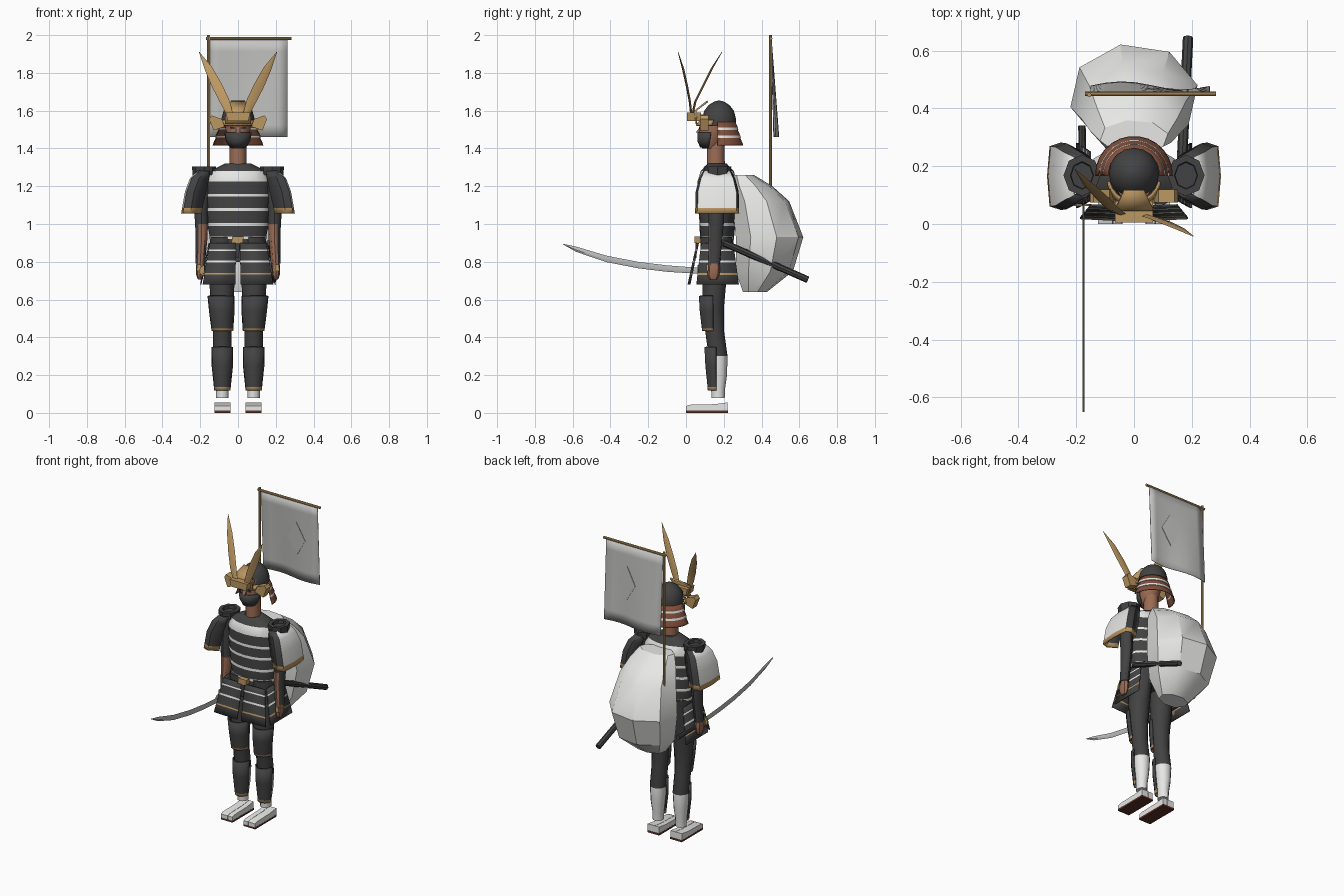
import bpy, bmesh, math
from mathutils import Vector

cube = bpy.data.objects.get("Cube")
if cube:
    bpy.data.objects.remove(cube)


def material(name, rgb):
    m = bpy.data.materials.new(name)
    m.use_nodes = True
    m.diffuse_color = (*rgb, 1)
    m.node_tree.nodes["Principled BSDF"].inputs["Base Color"].default_value = (*rgb, 1)
    return m


DARK = material("dark_lacquer", (.055, .055, .057))
WHITE = material("white_cloth", (.8, .8, .78))
GOLD = material("gold", (.5, .31, .12))
SKIN = material("skin", (.33, .15, .09))
BROWN = material("red_brown", (.22, .08, .045))
SOLE = material("sole_brown", (.1, .03, .02))
FLAG = material("flag_grey", (.55, .55, .54))
STEEL = material("steel", (.5, .51, .51))
made = []


def build(name, verts, faces, mats, rule=None, mirror=False, shell=0):
    """Mesh object; rule(centre, normal) gives each face a material index."""
    bm = bmesh.new()
    vs = [bm.verts.new(v) for v in verts]
    for f in faces:
        bm.faces.new([vs[i] for i in f])
    bmesh.ops.recalc_face_normals(bm, faces=bm.faces)
    if rule:
        for f in bm.faces:
            f.material_index = rule(f.calc_center_median(), f.normal)
    me = bpy.data.meshes.new(name)
    bm.to_mesh(me)
    bm.free()
    for m in mats:
        me.materials.append(m)
    ob = bpy.data.objects.new(name, me)
    bpy.context.collection.objects.link(ob)
    if shell:
        s = ob.modifiers.new("thickness", "SOLIDIFY")
        s.thickness, s.offset = shell, 0
    if mirror:
        ob.modifiers.new("mirror", "MIRROR").use_mirror_merge = False
    made.append(ob)
    return ob


def skin_rows(name, rows, mats, closed=True, caps=True, **kw):
    """Joins equal rows of points into a surface."""
    n = len(rows[0])
    verts = [p for r in rows for p in r]
    faces = [(i * n + j, i * n + (j + 1) % n, (i + 1) * n + (j + 1) % n, (i + 1) * n + j)
             for i in range(len(rows) - 1) for j in range(n if closed else n - 1)]
    if closed and caps:
        faces += [tuple(range(n)), tuple(range(len(verts) - n, len(verts)))]
    return build(name, verts, faces, mats, **kw)


def loft(name, rings, mats, n=12, a0=0, a1=360, **kw):
    """Elliptical rings (x, y, z, rx, ry); an arc under 360 degrees makes an open shell."""
    full = a1 - a0 == 360
    rows = []
    for x, y, z, rx, ry in rings:
        angles = [math.radians(a0 + (a1 - a0) * k / (n if full else n - 1)) for k in range(n)]
        rows.append([(x + rx * math.cos(a), y + ry * math.sin(a), z) for a in angles])
    return skin_rows(name, rows, mats, closed=full, **kw)


def prism(name, poly, axis, d0, d1, mat, **kw):
    """Extrudes a 2D outline along an axis (0 = x, 1 = y, 2 = z)."""
    def put(p, d):
        q = list(p)
        q.insert(axis, d)
        return q
    return skin_rows(name, [[put(p, d) for p in poly] for d in (d0, d1)], [mat], **kw)


def rod(name, p, q, r, mat, n=8):
    p, q = Vector(p), Vector(q)
    turn = (q - p).to_track_quat('Z', 'Y')
    ring = [turn @ Vector((r * math.cos(k * math.tau / n), r * math.sin(k * math.tau / n), 0)) for k in range(n)]
    return skin_rows(name, [[e + v for v in ring] for e in (p, q)], [mat])


def box(x0, x1, y0, y1):
    return [(x0, y0), (x1, y0), (x1, y1), (x0, y1)]


# Legs, shin guards, thigh guards and shoes
loft("leg", [(.083, .17, .08, .033, .035), (.083, .17, .13, .034, .037), (.083, .172, .2, .043, .045),
             (.083, .17, .3, .05, .05), (.083, .152, .43, .049, .05), (.084, .142, .55, .058, .058),
             (.085, .15, .68, .066, .062), (.078, .16, .93, .07, .085)],
     [DARK, WHITE], mirror=True, rule=lambda c, n: int(c.z < .3))
trim = lambda z: (lambda c, n: int(c.z < z))
loft("shin_guard", [(.083, .165, .12, .04, .047), (.083, .165, .137, .041, .048), (.083, .165, .25, .053, .06),
                    (.083, .165, .35, .053, .065)], [DARK, GOLD], n=8, a0=185, a1=355,
     rule=trim(.137), shell=.008, mirror=True)
loft("thigh_guard", [(.083, .15, .435, .054, .062), (.083, .15, .447, .055, .064), (.086, .15, .54, .064, .075),
                     (.09, .15, .62, .068, .08)], [DARK, GOLD], n=8, a0=185, a1=355,
     rule=trim(.447), shell=.008, mirror=True)
shoe = [(0, .012), (0, .036), (.02, .043), (.15, .046), (.22, .055), (.22, .012)]
prism("big_toe_side", shoe, 0, .041, .073, WHITE, mirror=True)
prism("outer_shoe_side", shoe, 0, .075, .124, WHITE, mirror=True)
prism("shoe_sole", box(.04, .125, 0, .222), 2, 0, .012, SOLE, mirror=True)

# Banded cuirass
bands = [(.92, .15, .09), (.935, .15, .09), (.99, .161, .095), (1.005, .158, .093), (1.07, .168, .099),
         (1.085, .164, .097), (1.145, .172, .102), (1.16, .168, .1), (1.225, .173, .104),
         (1.28, .15, .088), (1.32, .07, .05)]
white_rows = [(.92, .935), (.99, 1.005), (1.07, 1.085), (1.145, 1.16), (1.225, 1.28)]
loft("cuirass", [(0, .165, z, rx, ry) for z, rx, ry in bands], [DARK, WHITE], n=20,
     rule=lambda c, n: int(any(a < c.z < b for a, b in white_rows)))
loft("hips", [(0, .16, .8, .13, .08), (0, .165, .92, .145, .088)], [DARK], n=16)
prism("belt_knot", [(-.035, .9), (.025, .9), (.03, .935), (-.03, .935)], 1, .045, .08, GOLD)
prism("belt_end", [(-.022, .82), (.005, .82), (.01, .9), (-.012, .9)], 1, .05, .056, DARK)


# Armoured skirt panels
def panel(name, top_a, top_b, low_a, low_b):
    levels = [0, .16, .2, .43, .48, .73, .77, 1]
    rows = []
    for t in levels:
        rows.append([Vector(a).lerp(Vector(b), t) for a, b in ((top_a, low_a), (top_b, low_b))])
    z0, z1 = top_a[2], low_a[2]

    def rule(c, n):
        t = (z0 - c.z) / (z0 - z1)
        return 2 if .73 < t < .77 else int(.16 < t < .2 or .43 < t < .48)
    skin_rows(name, rows, [DARK, WHITE, GOLD], closed=False, rule=rule, shell=.007, mirror=True)


panel("front_skirt", (.01, .06, .9), (.15, .065, .9), (.014, .012, .68), (.187, .02, .68))
panel("side_skirt", (.152, .08, .9), (.152, .25, .9), (.197, .055, .68), (.197, .28, .68))

# Arms and hands
loft("arm", [(.2, .15, .79, .025, .03), (.193, .155, .92, .031, .037), (.193, .16, 1.0, .034, .04),
             (.195, .162, 1.08, .038, .042), (.18, .165, 1.27, .045, .05)], [DARK, SKIN], mirror=True,
     rule=lambda c, n: int(c.z < 1.0 and n.y < -.2 and n.x < .6))
loft("hand", [(.2, .145, .705, .012, .018), (.2, .145, .73, .021, .032), (.2, .148, .77, .023, .033),
              (.2, .15, .8, .019, .024)], [SKIN], n=8, mirror=True)
prism("hand_guard", [(.196, .75), (.22, .75), (.216, .785), (.196, .785)], 1, .108, .118, GOLD, mirror=True)

# Shoulder shields: white outside, dark edges, gold hem
rows = []
for z, xi, xo, h in [(1.055, .195, .293, .113), (1.085, .19, .288, .112), (1.17, .17, .273, .11),
                     (1.24, .155, .247, .092), (1.28, .15, .21, .07)]:
    rows.append([(x, .165 + h * k, z) for x, k in
                 ((xi, -.7), (xo - .04, -1), (xo - .004, -.9), (xo + .004, 0), (xo - .004, .9),
                  (xo - .04, 1), (xi, .7))])
skin_rows("shoulder_shield", rows, [DARK, WHITE, GOLD], closed=False, shell=.008, mirror=True,
          rule=lambda c, n: 2 if c.z < 1.085 else int(abs(n.x) > .6))
loft("shoulder_cap", [(.18, .168, 1.26, .06, .068), (.18, .168, 1.305, .064, .072), (.18, .168, 1.305, .04, .048),
                      (.18, .168, 1.285, .038, .045)], [DARK], n=8, mirror=True)

# Head, mask and helmet
loft("neck", [(0, .158, 1.29, .046, .048), (0, .158, 1.44, .043, .045)], [SKIN])
loft("head", [(0, .125, 1.4, .035, .04), (0, .135, 1.44, .056, .063), (0, .145, 1.5, .066, .075),
              (0, .155, 1.58, .068, .078)], [SKIN], n=16)
loft("face_mask", [(0, .125, 1.405, .04, .047), (0, .133, 1.44, .062, .071), (0, .14, 1.485, .07, .078)],
     [DARK], n=10, a0=185, a1=355, shell=.006)
prism("nose", [(.085, 1.53), (.052, 1.485), (.085, 1.48)], 0, -.01, .01, SKIN)
prism("eye", [(.015, 1.503), (.04, 1.506), (.038, 1.514), (.017, 1.513)], 1, .069, .074, DARK, mirror=True)
loft("helmet_bowl", [(0, .175, 1.52, .086, .088), (0, .175, 1.56, .087, .089), (0, .175, 1.6, .076, .078),
                     (0, .175, 1.63, .054, .055), (0, .175, 1.648, .025, .026), (0, .175, 1.653, .005, .005)],
     [DARK], n=16)
loft("helmet_brow", [(0, .165, 1.522, .092, .112), (0, .172, 1.55, .091, .095)], [GOLD], n=10, a0=195, a1=345,
     shell=.008)
guard = []
for k in range(3):
    z, r = 1.54 - .042 * k, .09 + .013 * k
    guard += [(0, .17, z, r, r), (0, .17, z - .03, r + .013, r + .013), (0, .17, z - .041, r + .016, r + .016)]
loft("neck_guard", guard, [BROWN, WHITE], n=14, a0=-2, a1=182, shell=.005,
     rule=lambda c, n: int((1.54 - c.z) % .042 > .03 and c.z > 1.43))
skin_rows("crest_plate", [[(-.07, .055, 1.53), (.07, .055, 1.53)], [(-.065, .05, 1.6), (.065, .05, 1.6)],
                          [(-.035, .115, 1.65), (.035, .115, 1.65)]], [GOLD], closed=False, shell=.01)
prism("crest_base", [(-.055, 1.545), (.055, 1.545), (.065, 1.59), (-.065, 1.59)], 1, .005, .08, GOLD)
prism("helmet_wing", [(.07, 1.515), (.13, 1.495), (.153, 1.555), (.14, 1.575), (.085, 1.555)], 1, .075, .12,
      GOLD, mirror=True)

# Two swept horns with different fore and aft lean
path = [(.035, 1.56, .03), (.07, 1.65, .05), (.11, 1.73, .053), (.155, 1.82, .042), (.205, 1.91, .003)]
for name, side, depth in (("left_horn", 1, (.03, .02, .005, -.015, -.042)),
                          ("right_horn", -1, (.03, .05, .09, .135, .19))):
    rows = []
    for (x, z, w), y in zip(path, depth):
        a, b, t = w * .45, w * .22, min(w, .012) / 2
        rows.append([(side * (x - a), y, z + b), (side * x, y - t, z), (side * (x + a), y, z - b),
                     (side * x, y + t, z)])
    skin_rows(name, rows, [GOLD])

# Large sack on the back
sack = [(.64, .3, .43, .1), (.75, .26, .57, .19), (.93, .26, .625, .225), (1.12, .24, .55, .185),
        (1.2, .23, .46, .155), (1.26, .24, .36, .12)]
loft("back_sack", [(0, (a + b) / 2, z, rx, (b - a) / 2) for z, a, b, rx in sack], [WHITE], n=8, a0=12, a1=372)

# Banner with a diamond patch
rod("banner_pole", (-.155, .447, 1.12), (-.155, .447, 2), .008, GOLD)
rod("banner_crossbar", (-.17, .45, 1.982), (.283, .45, 1.982), .008, GOLD)


def cloth(x, z, off=0):
    t = (1.98 - z) / .52
    return (x, .452 + t * (.026 + .014 * math.sin(x * 15 + 2.2)) + off, z)


skin_rows("banner_cloth", [[cloth(-.15 + .0515 * i, 1.98 - .065 * j) for i in range(9)] for j in range(9)],
          [FLAG], closed=False, shell=.003)
diamond = [(.04, 1.73), (.105, 1.62), (.17, 1.73), (.105, 1.84)]
skin_rows("banner_diamond", [[cloth(x, z, o) for x, z in diamond] for o in (-.004, .004)], [FLAG])

# Drawn sword, its grip, and the scabbard
rows = []
for y, z, w in [(.07, .752, .016), (-.1, .764, .017), (-.25, .782, .017), (-.42, .815, .017),
                (-.58, .866, .014), (-.65, .893, .002)]:
    rows.append([(-.175, y, z + w), (-.171, y, z - w * .3), (-.175, y, z - w), (-.179, y, z - w * .3)])
skin_rows("sword_blade", rows, [STEEL])
rod("sword_guard", (-.177, .062, .752), (-.177, .07, .752), .03, GOLD)
rod("sword_grip", (-.178, .07, .752), (-.18, .34, .748), .013, DARK)
rod("scabbard", (.165, .2, .9), (.187, .645, .705), .018, DARK)

# Smooth rounded parts while keeping hard edges
bpy.ops.object.select_all(action='DESELECT')
for ob in made:
    ob.select_set(True)
bpy.context.view_layer.objects.active = made[0]
bpy.ops.object.shade_smooth_by_angle(angle=math.radians(32))
